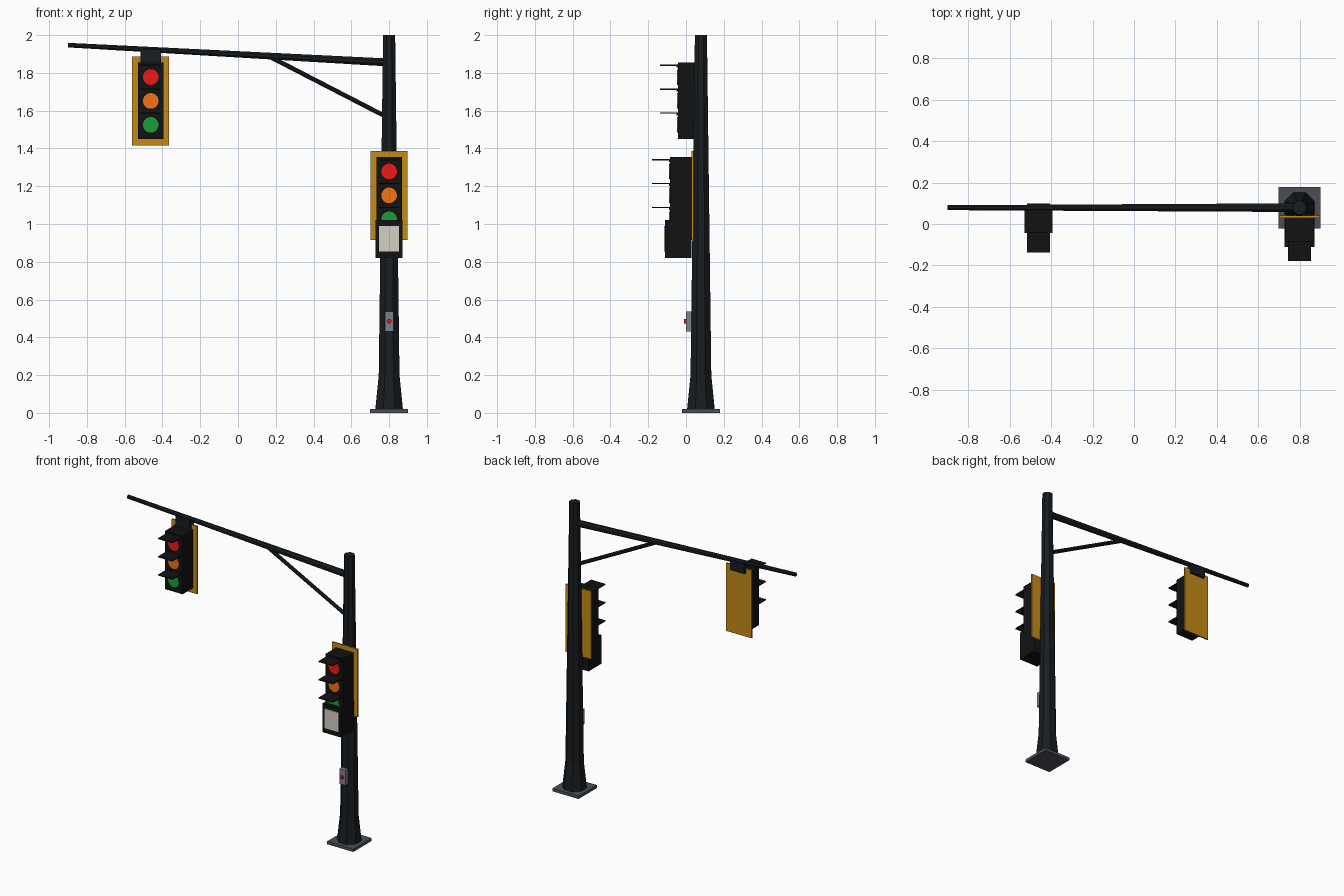
import bpy, math
from mathutils import Vector

if "Cube" in bpy.data.objects:
    bpy.data.objects.remove(bpy.data.objects["Cube"])


def mat(name, rgb):
    m = bpy.data.materials.new(name)
    m.diffuse_color = (*rgb, 1)
    m.use_nodes = True
    m.node_tree.nodes["Principled BSDF"].inputs["Base Color"].default_value = m.diffuse_color
    return m


BLACK = mat("black", (0.006, 0.006, 0.006))
STEEL = mat("dark_steel", (0.009, 0.012, 0.015))
PLATE = mat("base_grey", (0.07, 0.08, 0.095))
GREY = mat("button_grey", (0.2, 0.23, 0.27))
YELLOW = mat("yellow", (0.55, 0.26, 0.008))
RED = mat("red", (0.85, 0.01, 0.01))
AMBER = mat("amber", (0.9, 0.17, 0.008))
GREEN = mat("green", (0.01, 0.35, 0.035))
WHITE = mat("screen_white", (0.65, 0.63, 0.56))

PX, PY = 0.80, 0.079   # pole axis


def mesh(name, verts, faces, m):
    me = bpy.data.meshes.new(name)
    me.from_pydata(verts, [], faces)
    me.materials.append(m)
    ob = bpy.data.objects.new(name, me)
    bpy.context.collection.objects.link(ob)
    return ob


def box(name, x, y, z, m):
    v = [(a, b, c) for a in x for b in y for c in z]
    f = [(0, 1, 3, 2), (4, 6, 7, 5), (0, 4, 5, 1), (2, 3, 7, 6), (0, 2, 6, 4), (1, 5, 7, 3)]
    return mesh(name, v, f, m)


def tube(name, rings, m, sides=8):
    """Capped faceted tube through (centre, apothem) rings."""
    pts = [Vector(p) for p, r in rings]
    rot = (pts[-1] - pts[0]).to_track_quat('Z', 'Y')
    verts, faces = [], []
    for p, (_, r) in zip(pts, rings):
        rad = r / math.cos(math.pi / sides)
        for i in range(sides):
            a = 2 * math.pi * (i + 0.5) / sides
            verts.append(p + rot @ Vector((rad * math.cos(a), rad * math.sin(a), 0)))
    for k in range(len(rings) - 1):
        for i in range(sides):
            j = (i + 1) % sides
            faces.append((k * sides + i, k * sides + j, (k + 1) * sides + j, (k + 1) * sides + i))
    n = len(verts)
    faces += [tuple(reversed(range(sides))), tuple(range(n - sides, n))]
    return mesh(name, verts, faces, m)


def signal_head(tag, cx, front, z0):
    """Three-lamp head; front = y of the housing face, z0 = housing bottom."""
    back = front + 0.115
    box(tag + "_housing", (cx - 0.067, cx + 0.067), (front, back), (z0, z0 + 0.405), BLACK)
    box(tag + "_backplate", (cx - 0.098, cx + 0.098), (back, back + 0.01),
        (z0 - 0.035, z0 + 0.436), YELLOW)
    for i, (label, m) in enumerate((("green", GREEN), ("amber", AMBER), ("red", RED))):
        z = z0 + 0.075 + 0.1265 * i
        tube(f"{tag}_{label}_lens", [((cx, front + 0.005, z), 0.041),
                                     ((cx, front - 0.005, z), 0.041)], m, 24)
        box(f"{tag}_{label}_visor", (cx - 0.055, cx + 0.055), (front - 0.095, front - 0.003),
            (z + 0.059, z + 0.066), BLACK)
        box(f"{tag}_{label}_visor_lip", (cx - 0.055, cx + 0.055), (front - 0.006, front + 0.004),
            (z + 0.050, z + 0.066), BLACK)


# Base plate and tapered octagonal pole
box("base_plate", (PX - 0.101, PX + 0.101), (PY - 0.101, PY + 0.101), (0, 0.02), PLATE)
tube("pole", [((PX, PY, 0.02), 0.073), ((PX, PY, 0.2), 0.055), ((PX, PY, 2.0), 0.032)], STEEL)

# Mast arm and diagonal brace
tube("mast_arm", [((PX, PY, 1.855), 0.021), ((-0.9, PY, 1.947), 0.012)], STEEL)
tube("arm_brace", [((PX, PY, 1.56), 0.012), ((0.16, PY, 1.89), 0.012)], STEEL)

# Hanging signal on the arm, second signal on the pole
signal_head("arm_signal", -0.462, -0.043, 1.45)
box("arm_signal_bracket", (-0.517, -0.407), (0.055, 0.1), (1.855, 1.925), STEEL)
signal_head("pole_signal", PX, -0.085, 0.95)

# Pedestrian signal with pale screen
box("pedestrian_box", (PX - 0.072, PX + 0.072), (-0.112, 0.028), (0.82, 1.02), BLACK)
box("pedestrian_screen", (PX - 0.053, PX + 0.053), (-0.117, -0.11), (0.855, 0.99), WHITE)

# Push button
box("button_box", (PX - 0.023, PX + 0.023), (0.001, 0.04), (0.432, 0.537), GREY)
tube("push_button", [((PX, 0.01, 0.485), 0.012), ((PX, -0.011, 0.485), 0.012)], RED, 12)
